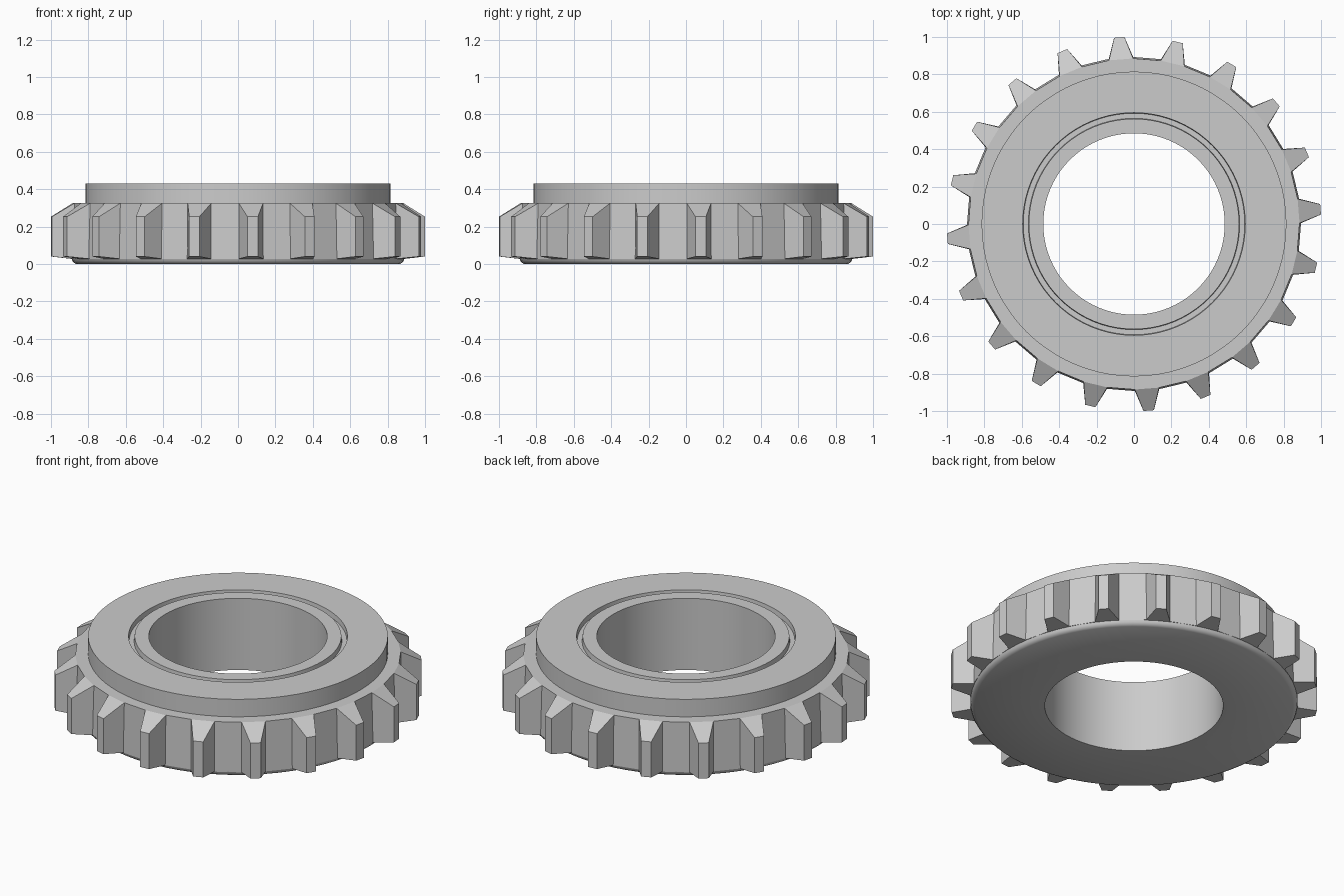
import bpy, bmesh
from math import sin, cos, radians, tau

if "Cube" in bpy.data.objects:
    bpy.data.objects.remove(bpy.data.objects["Cube"])

TEETH = 20
OFFSET = 4.5        # angle of the first tooth, degrees
ROOT_HALF = 4.2     # half angle of a tooth at its root
TIP_HALF = 1.6      # half angle of a tooth at its tip


def finish(bm, name):
    bmesh.ops.recalc_face_normals(bm, faces=bm.faces)
    mesh = bpy.data.meshes.new(name)
    bm.to_mesh(mesh)
    bm.free()
    ob = bpy.data.objects.new(name, mesh)
    bpy.context.collection.objects.link(ob)
    return ob


def lathe(name, profile, segments):
    bm = bmesh.new()
    rings = [[bm.verts.new((r * cos(tau * i / segments), r * sin(tau * i / segments), z))
              for i in range(segments)] for r, z in profile]
    for a, b in zip(rings, rings[1:]):
        for i in range(segments):
            j = (i + 1) % segments
            bm.faces.new((a[i], a[j], b[j], b[i]))
    return finish(bm, name)


# Hub: raised collar, thin groove, bore, underside and its rounded edge
hub = lathe("hub", [
    (0.815, 0.31), (0.815, 0.43), (0.595, 0.43), (0.592, 0.40), (0.565, 0.40),
    (0.562, 0.43), (0.485, 0.43), (0.485, 0.0), (0.865, 0.0), (0.878, 0.007),
    (0.886, 0.017), (0.89, 0.03)], 80)
bpy.context.view_layer.objects.active = hub
hub.select_set(True)
bpy.ops.object.shade_smooth_by_angle(angle=radians(30))

# Toothed rim: flat panels between tapered teeth, with a flat top shoulder
bm = bmesh.new()


def vert(r, degrees, z):
    a = radians(degrees)
    return bm.verts.new((r * cos(a), r * sin(a), z))


columns = []
for k in range(TEETH):
    centre = OFFSET + k * 360 / TEETH
    for side in (-1, 1):
        root, tip = centre + side * ROOT_HALF, centre + side * TIP_HALF
        columns.append({
            "under": vert(0.88, root, 0.027), "low": vert(0.893, root, 0.028),
            "high": vert(0.885, root, 0.325), "inner": vert(0.812, root, 0.325),
            "tip_low": vert(1.001, tip, 0.04), "tip_high": vert(1.001, tip, 0.253)})

for i, a in enumerate(columns):
    b = columns[(i + 1) % len(columns)]

    def strip(*keys):
        for p, q in zip(keys, keys[1:]):
            bm.faces.new((a[p], b[p], b[q], a[q]))

    bm.faces.new((a["low"], a["tip_low"], a["tip_high"], a["high"]))
    if i % 2 == 0:
        strip("under", "low", "tip_low", "tip_high", "high", "inner")
    else:
        strip("under", "low", "high", "inner")
finish(bm, "toothed_rim")
